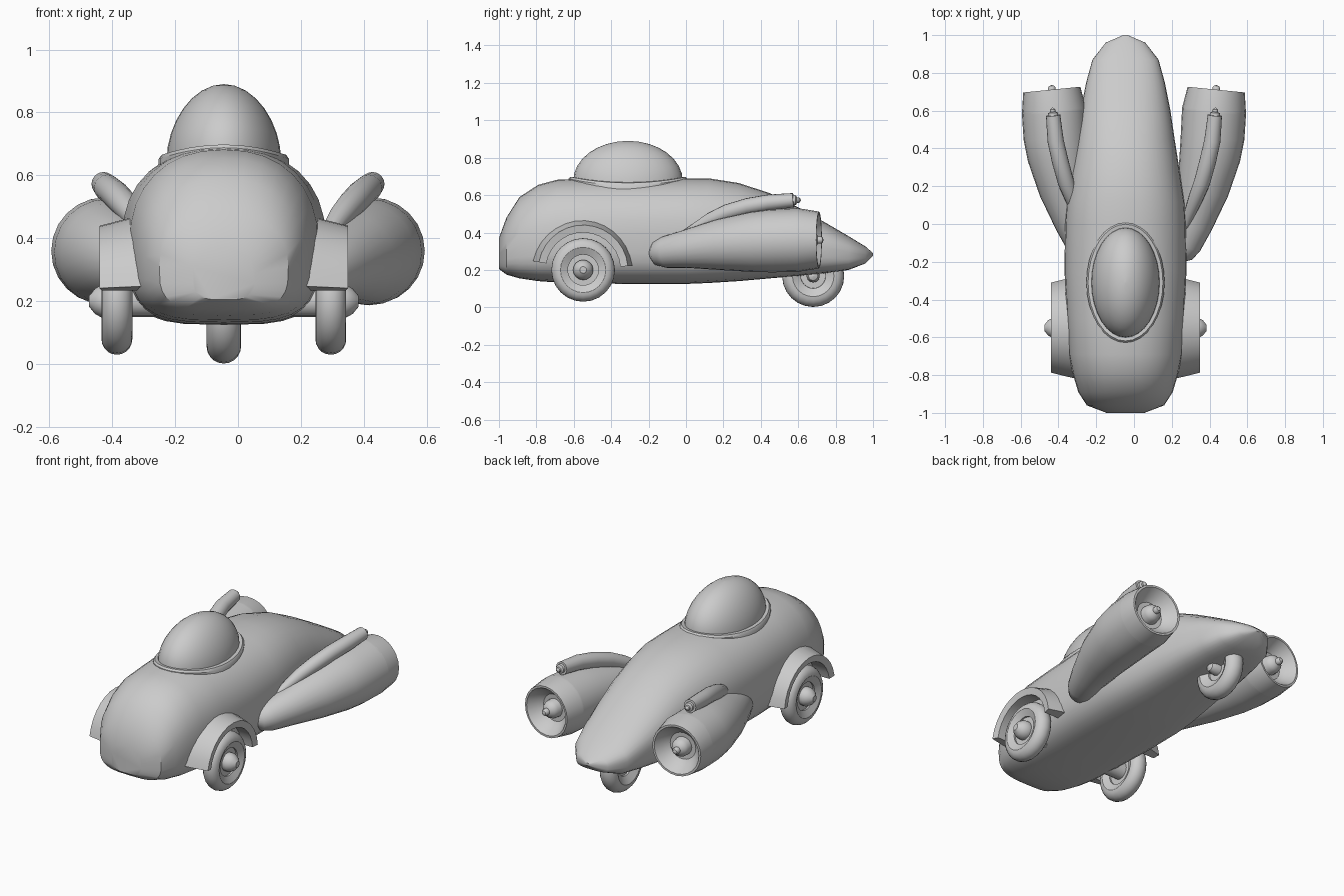
import bpy, bmesh
from math import sin, cos, pi, radians
from mathutils import Vector

if "Cube" in bpy.data.objects:
    bpy.data.objects.remove(bpy.data.objects["Cube"])

CX = -0.045  # centre line of body and wheels


def loft(name, rings, cap_start=True, cap_end=True, closed=False, angle=35):
    bm = bmesh.new()
    vs = [[bm.verts.new(p) for p in ring] for ring in rings]
    pairs = list(zip(vs, vs[1:])) + ([(vs[-1], vs[0])] if closed else [])
    for a, b in pairs:
        for i in range(len(a)):
            j = (i + 1) % len(a)
            bm.faces.new((a[i], a[j], b[j], b[i]))
    if cap_start and not closed:
        bm.faces.new(vs[0])
    if cap_end and not closed:
        bm.faces.new(vs[-1])
    bmesh.ops.remove_doubles(bm, verts=bm.verts, dist=0.00005)
    bmesh.ops.recalc_face_normals(bm, faces=bm.faces)
    me = bpy.data.meshes.new(name)
    bm.to_mesh(me)
    bm.free()
    ob = bpy.data.objects.new(name, me)
    bpy.context.collection.objects.link(ob)
    bpy.ops.object.select_all(action='DESELECT')
    ob.select_set(True)
    bpy.context.view_layer.objects.active = ob
    bpy.ops.object.shade_smooth_by_angle(angle=radians(angle))
    return ob


def circle(c, d, r, n=20):
    d = Vector(d).normalized()
    u = d.cross(Vector((0, 0, 1))).normalized()
    w = u.cross(d)
    return [Vector(c) + r * (cos(2 * pi * i / n) * u + sin(2 * pi * i / n) * w) for i in range(n)]


def lathe(name, origin, d, profile, n=20, **kw):
    d = Vector(d).normalized()
    o = Vector(origin)
    return loft(name, [circle(o + d * t, d, max(r, 0.001), n) for t, r in profile], **kw)


def tube(name, pts, n=20, **kw):
    P = [Vector(p[:3]) for p in pts]
    last = len(P) - 1
    return loft(name, [circle(P[i], P[min(i + 1, last)] - P[max(i - 1, 0)], pts[i][3], n)
                       for i in range(len(P))], **kw)


# Body: stations of y, half width, bottom, widest height, top
stations = [(-1, .10, .205, .29, .37), (-.96, .205, .175, .31, .48), (-.89, .25, .155, .34, .59),
            (-.79, .28, .14, .36, .655), (-.69, .30, .133, .38, .682), (-.5, .31, .127, .39, .69),
            (-.25, .323, .125, .40, .69), (0, .32, .125, .40, .69), (.12, .312, .13, .40, .69),
            (.28, .287, .14, .39, .665), (.45, .26, .155, .37, .61), (.6, .238, .168, .34, .535),
            (.75, .208, .183, .32, .45), (.87, .175, .20, .295, .38), (.96, .105, .235, .28, .325),
            (1, .012, .275, .282, .29)]
rings = []
for y, h, lo, mid, hi in stations:
    ring = []
    for i in range(32):
        a = 2 * pi * i / 32
        c, s = cos(a), sin(a)
        e = 2 / 2.25 if s > 0 else 2 / 3.5
        x = h * abs(c) ** e * (1 if c > 0 else -1)
        z = mid + (hi - mid) * s ** e if s > 0 else mid - (mid - lo) * abs(s) ** e
        ring.append((CX + x, y, z))
    rings.append(ring)
loft("body", rings)


# Canopy dome and its rim, both draped over the curved body top
def drape(rx, ry, dz, n=32):
    return [(CX + rx * cos(2 * pi * i / n), -.31 + ry * sin(2 * pi * i / n),
             dz - .035 * (rx * cos(2 * pi * i / n) / .205) ** 2) for i in range(n)]


dome = [drape(.182, .293, .64)]
for k in range(9):
    a = k / 8 * pi / 2
    f = max(cos(a), .01)
    dome.append(drape(.182 * f, .293 * f, .675 + .215 * sin(a)))
loft("canopy", dome)
loft("canopy_rim", [drape(.207, .318, .65), drape(.207, .318, .688), drape(.198, .309, .698),
                    drape(.178, .289, .695), drape(.178, .289, .65)], closed=True)


# Wheels: round tyre, recessed disc
def wheel(name, x, y, z, R, w):
    prof = [(-.018, .001), (-.018, R - 1.75 * w)]
    for k in range(13):
        a = pi * 1.25 - k * pi * 1.5 / 12
        prof.append((w * sin(a - pi / 2), R - w + w * cos(a - pi / 2)))
    tyre = [(w * cos(pi - k * pi / 10), R - w + w * sin(k * pi / 10)) for k in range(11)]
    prof = ([(-.02, .001), (-.02, R - 2 * w + .01), (-.03, R - 1.8 * w)] + tyre +
            [(.03, R - 1.8 * w), (.02, R - 2 * w + .01), (.02, .001)])
    lathe(name, (x, y, z), (1, 0, 0), prof, n=24)


wheel("rear_wheel", CX, .68, .168, .166, .055)
lathe("rear_axle", (CX, .68, .168), (1, 0, 0),
      [(-.085, .001), (-.075, .025), (-.05, .035), (.05, .035), (.075, .025), (.085, .001)], n=12)
lathe("front_axle", (CX, -.55, .2), (1, 0, 0),
      [(-.428, .018), (-.422, .025), (-.41, .04), (-.385, .054), (-.36, .054),
       (-.34, .05), (.34, .05), (.36, .054), (.385, .054), (.41, .04), (.422, .025), (.428, .018)], n=16)

for side, s in (("left", -1), ("right", 1)):
    wheel(side + "_front_wheel", CX + s * .34, -.55, .2, .17, .049)

    # Fender: flared arch over the wheel
    arch = []
    for k in range(15):
        a = radians(5 + k * 165 / 14)
        arch.append([(CX + s * x, -.55 + r * cos(a), .2 + r * sin(a)) for x, r in
                     ((.25, .275), (.31, .262), (.395, .24), (.388, .2), (.25, .2))])
    loft(side + "_fender", arch)

    # Engine pod, curving out of the body
    tube(side + "_engine", [(s * x, y, z, r) for x, y, z, r in
         ((.235, -.185, .29, .03), (.25, -.16, .29, .065), (.272, -.11, .295, .085),
          (.315, 0, .312, .102), (.365, .18, .335, .137), (.402, .36, .35, .162),
          (.416, .46, .356, .169), (.424, .6, .36, .17))], n=24, cap_end=False)
    d = (s * .1, 1, 0)
    o = (s * .424, .6, .36)
    lathe(side + "_nozzle", o, d, [(-.01, .17), (0, .17), (.112, .152), (.112, .14),
                                   (.06, .105), (.04, .08), (.035, .001)], n=24, cap_start=False, angle=20)
    lathe(side + "_nozzle_hub", o, d, [(.03, .055), (.07, .052), (.09, .043), (.103, .025),
                                       (.105, .02), (.122, .02), (.132, .013), (.136, .001)], n=16)

    # Small exhaust pipe on top of the pod
    tube(side + "_pipe", [(s * x, y, z, r) for x, y, z, r in
         ((.26, -.05, .37, .015), (.285, .03, .41, .027), (.325, .13, .468, .038),
          (.36, .22, .508, .043), (.39, .33, .54, .044), (.415, .44, .56, .043), (.428, .575, .573, .038))], n=16)
    lathe(side + "_pipe_tip", (s * .428, .57, .573), (s * .08, 1, 0),
          [(0, .027), (.018, .026), (.024, .014), (.036, .014), (.046, .001)], n=12)
